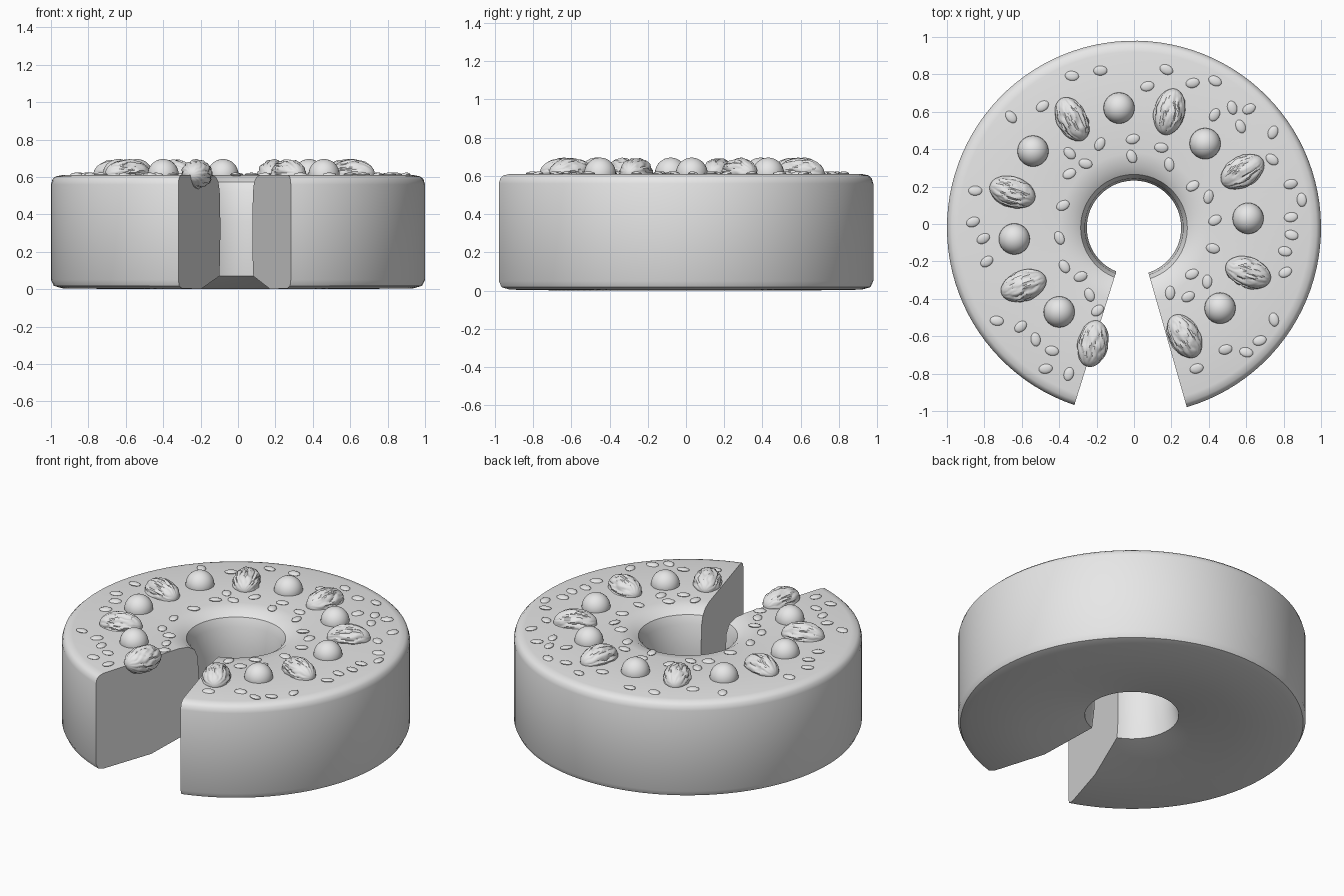
import bpy, bmesh, math, random
from mathutils import Vector, Matrix, noise

random.seed(4)
if "Cube" in bpy.data.objects:
    bpy.data.objects.remove(bpy.data.objects["Cube"], do_unlink=True)

grey = bpy.data.materials.new("plain_grey")
grey.use_nodes = True
grey.diffuse_color = (0.8, 0.8, 0.8, 1)
grey.node_tree.nodes["Principled BSDF"].inputs["Base Color"].default_value = (0.8, 0.8, 0.8, 1)

CENTRE_Y = -0.02
TOP = 0.61


def finish(name, bm, angle=35):
    """Turn a bmesh into a smooth shaded object."""
    bmesh.ops.recalc_face_normals(bm, faces=bm.faces)
    mesh = bpy.data.meshes.new(name)
    bm.to_mesh(mesh)
    bm.free()
    mesh.materials.append(grey)
    obj = bpy.data.objects.new(name, mesh)
    bpy.context.collection.objects.link(obj)
    bpy.ops.object.select_all(action="DESELECT")
    obj.select_set(True)
    bpy.context.view_layer.objects.active = obj
    bpy.ops.object.shade_smooth_by_angle(angle=math.radians(angle))
    return obj


def ellipsoid(bm, size, segments, rings):
    result = bmesh.ops.create_uvsphere(bm, u_segments=segments, v_segments=rings, radius=1)
    bmesh.ops.scale(bm, vec=size, verts=result["verts"])
    return result["verts"]


# Ring cake: a profile swept around the hole, with a wedge left out at the front
profile = [(0.6, 0), (0.94, 0.005), (0.985, 0.018), (1, 0.05), (1, 0.56),
           (0.992, 0.587), (0.975, 0.603), (0.94, TOP), (0.4, TOP), (0.33, 0.6),
           (0.285, 0.572), (0.263, 0.52), (0.252, 0.36), (0.255, 0.18), (0.27, 0.07)]
STEPS = 96
bm = bmesh.new()
rows = []
for i in range(STEPS + 1):
    t = i / STEPS
    row = []
    for r, z in profile:
        # Each cut lies in a flat plane set slightly off the centre
        start = math.radians(15.95) + math.asin(0.008 / r)
        end = math.tau - math.radians(17.45) - math.asin(0.02 / r)
        a = start + (end - start) * t
        row.append(bm.verts.new((r * math.sin(a), CENTRE_Y - r * math.cos(a), z)))
    rows.append(row)
for a, b in zip(rows, rows[1:]):
    for j in range(len(profile)):
        k = (j + 1) % len(profile)
        bm.faces.new((a[j], a[k], b[k], b[j]))
bm.faces.new(rows[0])
bm.faces.new(rows[-1])
finish("ring_cake", bm)

# Round berries
berries = [(-0.08, 0.62), (0.38, 0.43), (0.61, 0.03), (0.46, -0.45),
           (-0.4, -0.47), (-0.64, -0.08), (-0.54, 0.39)]
for i, (x, y) in enumerate(berries):
    bm = bmesh.new()
    ellipsoid(bm, Vector((0.083, 0.083, 0.083)), 32, 16)
    finish(f"berry_{i + 1}", bm).location = (x, y, 0.613)

# Wrinkled nuts: x, y, turn in degrees
nuts = [(-0.33, 0.56, 118), (0.19, 0.6, 76), (0.58, 0.28, 30), (0.61, -0.26, -20),
        (0.27, -0.6, -60), (-0.22, -0.64, 78), (-0.59, -0.33, 20), (-0.65, 0.17, -18)]
for i, (x, y, turn) in enumerate(nuts):
    bm = bmesh.new()
    verts = bmesh.ops.create_uvsphere(bm, u_segments=72, v_segments=32, radius=1)["verts"]
    for v in verts:
        # Lengthwise ridges broken up by noise
        around = math.atan2(v.co.y, v.co.x)
        ring = math.hypot(v.co.x, v.co.y)
        wobble = noise.noise(v.co * 2 + Vector((i * 3, 0, 0)))
        ridge = abs(math.sin(around * 6 + wobble * 2.5 + i))
        fine = noise.noise(Vector((v.co.x * 6, v.co.y * 6, v.co.z * 2.5 + i)))
        grow = 1 + ring * (0.12 * ridge - 0.08 + 0.06 * fine)
        v.co = Vector((v.co.z * 0.126, v.co.x * grow * 0.08, v.co.y * grow * 0.076))
    nut = finish(f"nut_{i + 1}", bm, 30)
    nut.location = (x, y, 0.616)
    nut.rotation_euler.z = math.radians(turn)

# Thin flakes scattered between the berries and nuts
bm = bmesh.new()
taken = [(Vector((x, y)), 0.15) for x, y in berries]
taken += [(Vector((x, y)), 0.17) for x, y, turn in nuts]
tries = 0
while len(taken) < 72 and tries < 3000:
    tries += 1
    a = random.uniform(0.36, math.tau - 0.4)
    r = random.uniform(0.38, 0.91)
    spot = Vector((r * math.sin(a), CENTRE_Y - r * math.cos(a)))
    if any((spot - other).length < gap for other, gap in taken):
        continue
    taken.append((spot, 0.09))
    verts = ellipsoid(bm, Vector((0.037, 0.026, 0.011)), 16, 8)
    tilt = Matrix.Rotation(random.uniform(-0.15, 0.15), 4, "X")
    spin = Matrix.Rotation(random.uniform(0, math.pi), 4, "Z")
    place = Matrix.Translation((spot.x, spot.y, TOP + 0.002))
    bmesh.ops.transform(bm, matrix=place @ spin @ tilt, verts=verts)
finish("flakes", bm)
